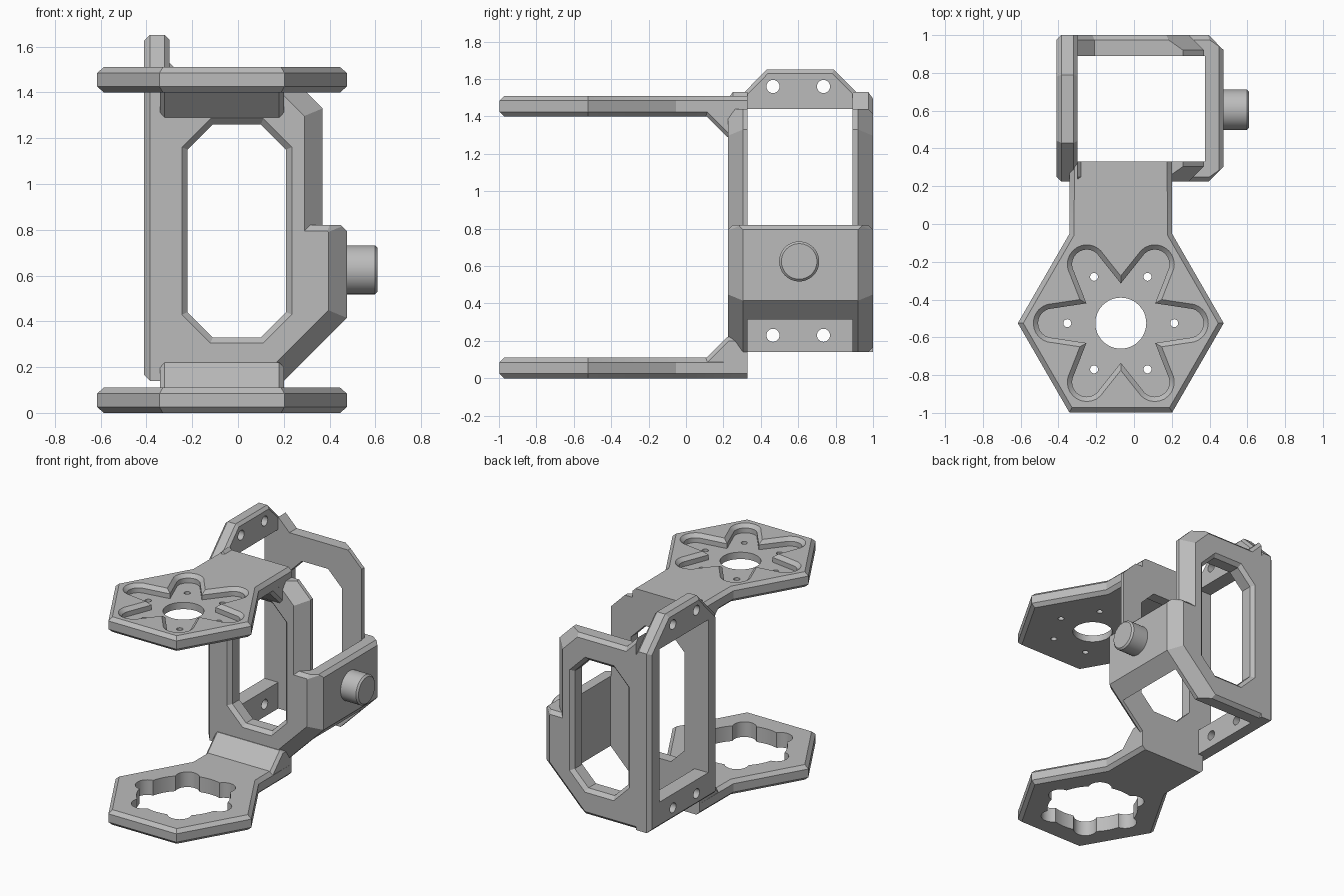
import bpy, bmesh, math
from mathutils import Vector

if "Cube" in bpy.data.objects:
    bpy.data.objects.remove(bpy.data.objects["Cube"])

grey = bpy.data.materials.new("plain_grey")
grey.use_nodes = True
grey.diffuse_color = (0.5, 0.5, 0.5, 1)
grey.node_tree.nodes["Principled BSDF"].inputs["Base Color"].default_value = (0.5, 0.5, 0.5, 1)

SMALL, BIG = 0.025, 0.08
HEX = Vector((-0.07, -0.525))      # centre of the hexagon plates
HEIGHT = 1.51                      # top of the upper arm


def inset(outline, amounts):
    """Move every edge of a counter-clockwise outline inwards by its own amount."""
    n = len(outline)
    pts = [Vector(p) for p in outline]
    dirs = [(pts[(i + 1) % n] - pts[i]).normalized() for i in range(n)]
    result = []
    for i in range(n):
        d0, d1 = dirs[i - 1], dirs[i]
        n0, n1 = Vector((-d0.y, d0.x)), Vector((-d1.y, d1.x))
        a, b = amounts[i - 1], amounts[i]
        det = n0.x * n1.y - n0.y * n1.x
        if abs(det) < 1e-4:
            result.append(pts[i] + n1 * b)
        else:
            result.append(pts[i] + Vector((a * n1.y - b * n0.y, b * n0.x - a * n1.x)) / det)
    return result


def prism(name, outline, axis, lo, hi, cut_lo=0, cut_hi=0):
    """Extrude an outline along an axis, with 45 degree chamfers (negative = flare)."""
    n = len(outline)
    cuts = [c if isinstance(c, list) else [c] * n for c in (cut_lo, cut_hi)]
    sections = []
    for cut, base, sign in ((cuts[0], lo, 1), (cuts[1], hi, -1)):
        part = []
        for t in sorted({0.0} | {abs(c) for c in cut}):
            amounts = [math.copysign(max(0, abs(c) - t), c) for c in cut]
            part.append((base + sign * t, inset(outline, amounts)))
        sections += part if sign > 0 else part[::-1]
    place = {"x": lambda u, v, h: (h, u, v),
             "y": lambda u, v, h: (u, h, v),
             "z": lambda u, v, h: (u, v, h)}[axis]
    bm = bmesh.new()
    rings = [[bm.verts.new(place(p[0], p[1], h)) for p in ring] for h, ring in sections]
    for a, b in zip(rings, rings[1:]):
        for i in range(n):
            j = (i + 1) % n
            bm.faces.new((a[i], a[j], b[j], b[i]))
    bm.faces.new(rings[0][::-1])
    bm.faces.new(rings[-1])
    bmesh.ops.recalc_face_normals(bm, faces=bm.faces)
    mesh = bpy.data.meshes.new(name)
    bm.to_mesh(mesh)
    bm.free()
    mesh.materials.append(grey)
    obj = bpy.data.objects.new(name, mesh)
    bpy.context.collection.objects.link(obj)
    return obj


def circle(u, v, r, n=32):
    return [(u + r * math.cos(math.tau * i / n), v + r * math.sin(math.tau * i / n)) for i in range(n)]


def rect(u0, u1, v0, v1):
    return [(u0, v0), (u1, v0), (u1, v1), (u0, v1)]


def finish(obj, cutters=()):
    """Cut the holes, then smooth the round surfaces."""
    bpy.ops.object.select_all(action="DESELECT")
    bpy.context.view_layer.objects.active = obj
    obj.select_set(True)
    for cutter in cutters:
        mod = obj.modifiers.new("cut", "BOOLEAN")
        mod.operation, mod.solver, mod.object = "DIFFERENCE", "EXACT", cutter
        bpy.ops.object.modifier_apply(modifier=mod.name)
        bpy.data.objects.remove(cutter)
    bpy.ops.object.shade_smooth_by_angle(angle=math.radians(25))


def spoke(k, r):
    return HEX + Vector((math.cos(k * math.pi / 3), math.sin(k * math.pi / 3))) * r


# Cage: front, back and right walls from one profile, hollowed out
profile = [(-0.30, 0.14), (0.20, 0.14), (0.475, 0.415), (0.475, 0.795), (0.45, 0.82),
           (0.37, 0.82), (0.37, 1.33), (0.26, 1.44), (-0.21, 1.44), (-0.30, 1.53)]
edges = [SMALL, BIG, BIG, 0.06, SMALL, BIG, BIG, SMALL, SMALL, 0]
cage = prism("cage_walls", profile, "y", 0.225, 1.0, edges, edges)
window = [(-0.11, 0.33), (0.10, 0.33), (0.21, 0.44), (0.21, 1.15),
          (0.10, 1.26), (-0.11, 1.26), (-0.22, 1.15), (-0.22, 0.44)]
finish(cage, [prism("hollow", rect(-0.5, 0.375, 0.33, 0.89), "z", -0.1, 2),
              prism("window", window, "y", 0.215, 1.01, -0.035, -0.035)])

# Left mounting plate with a tall opening and four screw holes
side = [(0.225, 0.14), (1.0, 0.14), (1.0, 1.44), (0.79, 1.65), (0.43, 1.65), (0.225, 1.44)]
plate = prism("left_plate", side, "x", -0.41, -0.30, SMALL, [0, 0, 0.02, 0.02, 0.02, 0])
holes = [prism("screw", circle(y, z, 0.035, 24), "x", -0.5, -0.2)
         for y in (0.465, 0.735) for z in (0.23, 1.56)]
finish(plate, [prism("opening", rect(0.33, 0.89, 0.33, 1.44), "x", -0.5, -0.2)] + holes)

# Pivot pin on the right wall
finish(prism("pivot_pin", circle(0.605, 0.625, 0.107, 48), "x", 0.46, 0.61, 0, 0.012))

# Two arms, each a hexagon plate with a neck and a sloped gusset
hexagon = [spoke(k, 0.545) for k in range(6)]
arm_outline = [(0.20, 0.33), (-0.34, 0.33)] + hexagon[2:] + hexagon[:2]
gusset = [(0.06, 0.06), (0.33, 0.06), (0.33, 0.22), (0.22, 0.22)]
gusset_edges = [0, 0, 0.02, 0.02]

lower = prism("lower_arm", arm_outline, "z", 0, 0.11, [0] + [SMALL] * 7, [0] + [SMALL] * 7)
finish(lower, [prism("bore", circle(*HEX, 0.31, 48), "z", -0.1, 0.2)] +
       [prism("scallop", circle(*spoke(k, 0.29), 0.08), "z", -0.1, 0.2) for k in range(6)])
finish(prism("lower_gusset", gusset, "x", -0.34, 0.20, gusset_edges, gusset_edges))

upper = prism("upper_arm", arm_outline, "z", HEIGHT - 0.11, HEIGHT, [0] + [SMALL] * 7, [0] + [SMALL] * 7)
petals = []
for k in range(6):
    centre = spoke(k, 0.36)
    for i in range(13):
        a = k * math.pi / 3 + math.pi * (i / 12 - 0.5)
        petals.append(centre + Vector((math.cos(a), math.sin(a))) * 0.078)
    petals.append(spoke(k + 0.5, 0.21))
finish(upper, [prism("flower_pocket", petals, "z", HEIGHT - 0.06, HEIGHT + 0.01, 0, -0.035),
               prism("bore", circle(*HEX, 0.135, 48), "z", 1.3, 1.6)] +
       [prism("screw", circle(*spoke(k, 0.283), 0.021, 20), "z", 1.3, 1.6) for k in range(6)])
mirrored = [(y, HEIGHT - z) for y, z in gusset][::-1]
flipped = [0.02, 0.02, 0, 0]
flipped = [gusset_edges[2], gusset_edges[1], gusset_edges[0], gusset_edges[3]]
finish(prism("upper_gusset", mirrored, "x", -0.34, 0.20, flipped, flipped))
